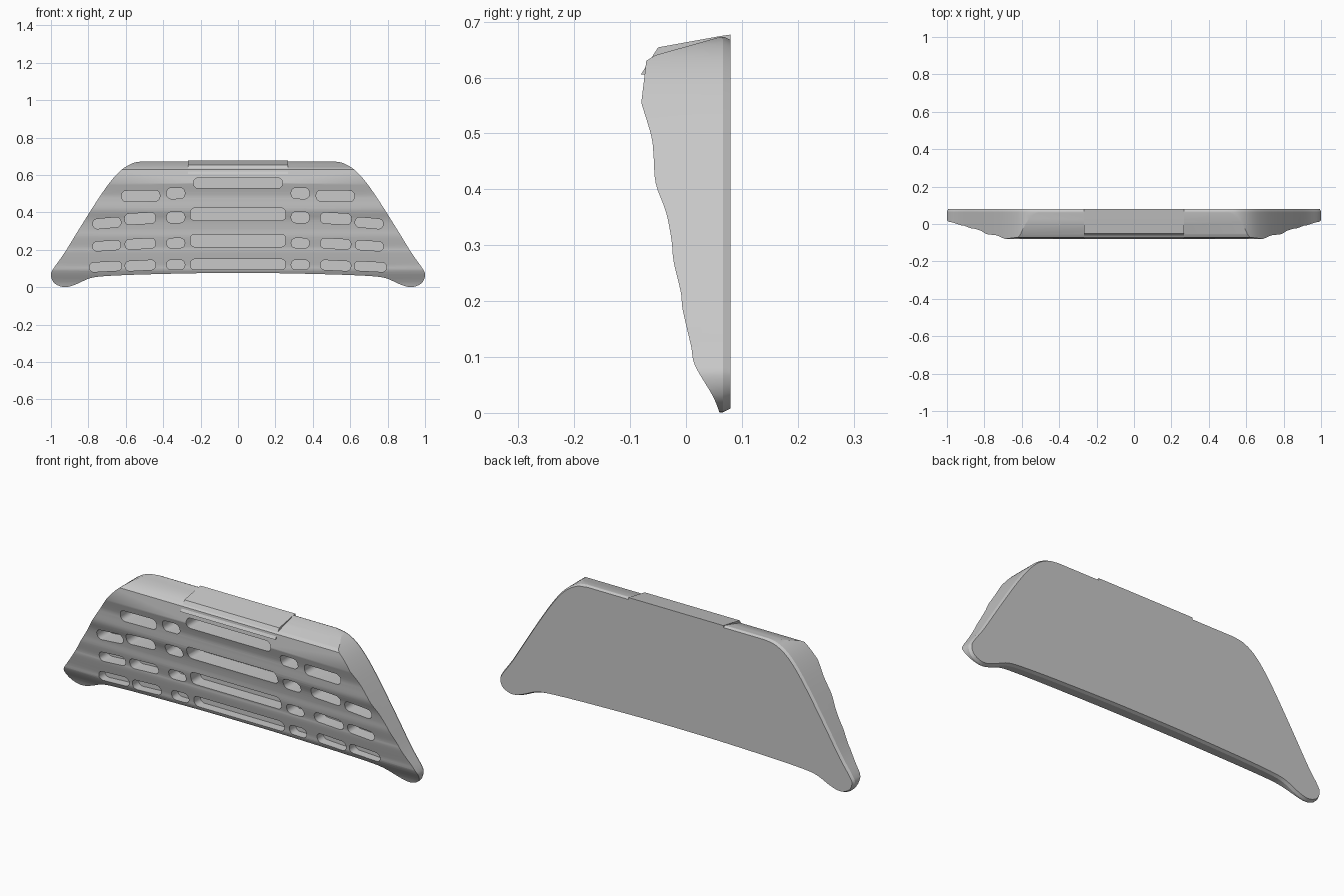
import bpy, bmesh, math
from mathutils import Vector

cube = bpy.data.objects.get("Cube")
if cube:
    bpy.data.objects.remove(cube, do_unlink=True)

grey = bpy.data.materials.new("light_grey")
grey.use_nodes = True
grey.diffuse_color = (0.58, 0.58, 0.58, 1)
grey.node_tree.nodes["Principled BSDF"].inputs["Base Color"].default_value = (0.58, 0.58, 0.58, 1)


def smooth_path(pts, steps=4):
    """Catmull-Rom curve through open 2D points."""
    p = [Vector(q) for q in pts]
    p = [2 * p[0] - p[1]] + p + [2 * p[-1] - p[-2]]
    out = []
    for i in range(1, len(p) - 2):
        a, b, c, d = p[i - 1:i + 3]
        for k in range(steps):
            t = k / steps
            out.append(0.5 * (2 * b + (c - a) * t + (2 * a - 5 * b + 4 * c - d) * t * t
                              + (3 * b - a - 3 * c + d) * t ** 3))
    return out + [p[-2]]


def inset(loop, dist):
    """Shrink a closed counter-clockwise 2D loop."""
    out = []
    for i, p in enumerate(loop):
        t = (loop[(i + 1) % len(loop)] - loop[i - 1]).normalized()
        out.append(p + Vector((-t.y, t.x)) * dist)
    return out


def loft(bm, rings):
    """Closed solid through rings of equal length."""
    vs = [[bm.verts.new(c) for c in r] for r in rings]
    n = len(vs[0])
    faces = [bm.faces.new(vs[0]), bm.faces.new(vs[-1][::-1])]
    for a, b in zip(vs, vs[1:]):
        for i in range(n):
            j = (i + 1) % n
            faces.append(bm.faces.new((a[j], a[i], b[i], b[j])))
    bmesh.ops.recalc_face_normals(bm, faces=faces)


def make_object(name, bm):
    me = bpy.data.meshes.new(name)
    bm.to_mesh(me)
    bm.free()
    me.materials.append(grey)
    ob = bpy.data.objects.new(name, me)
    bpy.context.collection.objects.link(ob)
    return ob


def extrude_x(name, profile, half):
    bm = bmesh.new()
    loft(bm, [[(x, y, z) for y, z in profile] for x in (-half, half)])
    return make_object(name, bm)


def activate(ob):
    bpy.ops.object.select_all(action='DESELECT')
    ob.select_set(True)
    bpy.context.view_layer.objects.active = ob


def cut(target, tool, op):
    tool.hide_render = True
    mod = target.modifiers.new(op.title(), 'BOOLEAN')
    mod.operation, mod.solver, mod.object = op, 'EXACT', tool
    activate(target)
    bpy.ops.object.modifier_apply(modifier=mod.name)
    bpy.data.objects.remove(tool, do_unlink=True)


# Rippled panel: side profile swept across the width
ripple = smooth_path([(0.062, -0.005), (0.048, 0.03), (0.016, 0.085), (0.009, 0.12), (-0.006, 0.185),
                      (-0.009, 0.215), (-0.022, 0.27), (-0.026, 0.31), (-0.036, 0.36), (-0.054, 0.41),
                      (-0.058, 0.46), (-0.062, 0.495), (-0.08, 0.555)])
profile = [tuple(p) for p in ripple] + [(-0.071, 0.63), (-0.055, 0.64), (0.062, 0.673),
                                        (0.12, 0.673), (0.12, -0.005)]
panel = extrude_x("rippled_panel", profile, 1.1)

# Front outline, with a chamfered back rim
half = smooth_path([(0.5, 0.674), (0.56, 0.664), (0.62, 0.63), (0.68, 0.567), (0.75, 0.468),
                    (0.85, 0.31), (0.93, 0.18), (0.99, 0.095), (1.0, 0.06), (0.985, 0.025),
                    (0.95, 0.005), (0.91, 0.002), (0.86, 0.018), (0.80, 0.045), (0.74, 0.057),
                    (0.6, 0.065), (0.4, 0.071), (0.2, 0.075), (0.0, 0.076)])
left = [Vector((-p.x, p.y)) for p in half]
loop = (half + left[-2::-1])[::-1]          # counter-clockwise
bm = bmesh.new()
loft(bm, [[(p.x, y, p.y) for p in ring] for y, ring in
          ((-0.2, loop), (0.066, loop), (0.08, inset(loop, 0.007)))])
cut(panel, make_object("outline_cutter", bm), 'INTERSECT')

# Rounded slots: x, z, width, height, tilt in degrees
centre_slots = [(0, 0.557, 0.476, 0.055, 0), (0, 0.39, 0.51, 0.067, 0),
                (0, 0.249, 0.51, 0.067, 0), (0, 0.122, 0.51, 0.056, 0)]
side_slots = [(0.333, 0.502, 0.097, 0.058, 1), (0.333, 0.373, 0.097, 0.058, 1),
              (0.333, 0.236, 0.097, 0.052, 1), (0.333, 0.12, 0.097, 0.052, 1),
              (0.52, 0.488, 0.204, 0.058, 1), (0.523, 0.367, 0.165, 0.058, 3),
              (0.522, 0.232, 0.163, 0.053, 3), (0.522, 0.116, 0.163, 0.052, 3),
              (0.701, 0.343, 0.15, 0.053, 5), (0.702, 0.222, 0.15, 0.05, 4),
              (0.708, 0.11, 0.172, 0.05, 3)]
slots = centre_slots + side_slots + [(-x, z, w, h, -a) for x, z, w, h, a in side_slots]
SLOT_FLOOR = 0.06
bm = bmesh.new()
for x, z, w, h, tilt in slots:
    r = min(0.024, h * 0.45)
    ca, sa = math.cos(math.radians(-tilt)), math.sin(math.radians(-tilt))
    ring = []
    for q, (sx, sz) in enumerate(((1, 1), (-1, 1), (-1, -1), (1, -1))):
        for k in range(6):
            a = math.pi / 2 * (q + k / 5)
            u = sx * (w / 2 - r) + r * math.cos(a)
            v = sz * (h / 2 - r) + r * math.sin(a)
            ring.append((x + u * ca - v * sa, z + u * sa + v * ca))
    loft(bm, [[(px, y, pz) for px, pz in ring] for y in (-0.2, SLOT_FLOOR)])
cut(panel, make_object("slot_cutter", bm), 'DIFFERENCE')

# Raised tab over the middle of the top edge
tab = extrude_x("top_tab", [(-0.081, 0.605), (-0.05, 0.654), (0.06, 0.674), (0.08, 0.677),
                            (0.08, 0.666), (0.04, 0.655), (-0.04, 0.61)], 0.268)

for ob in (panel, tab):
    activate(ob)
    bpy.ops.object.shade_smooth_by_angle(angle=math.radians(25))
